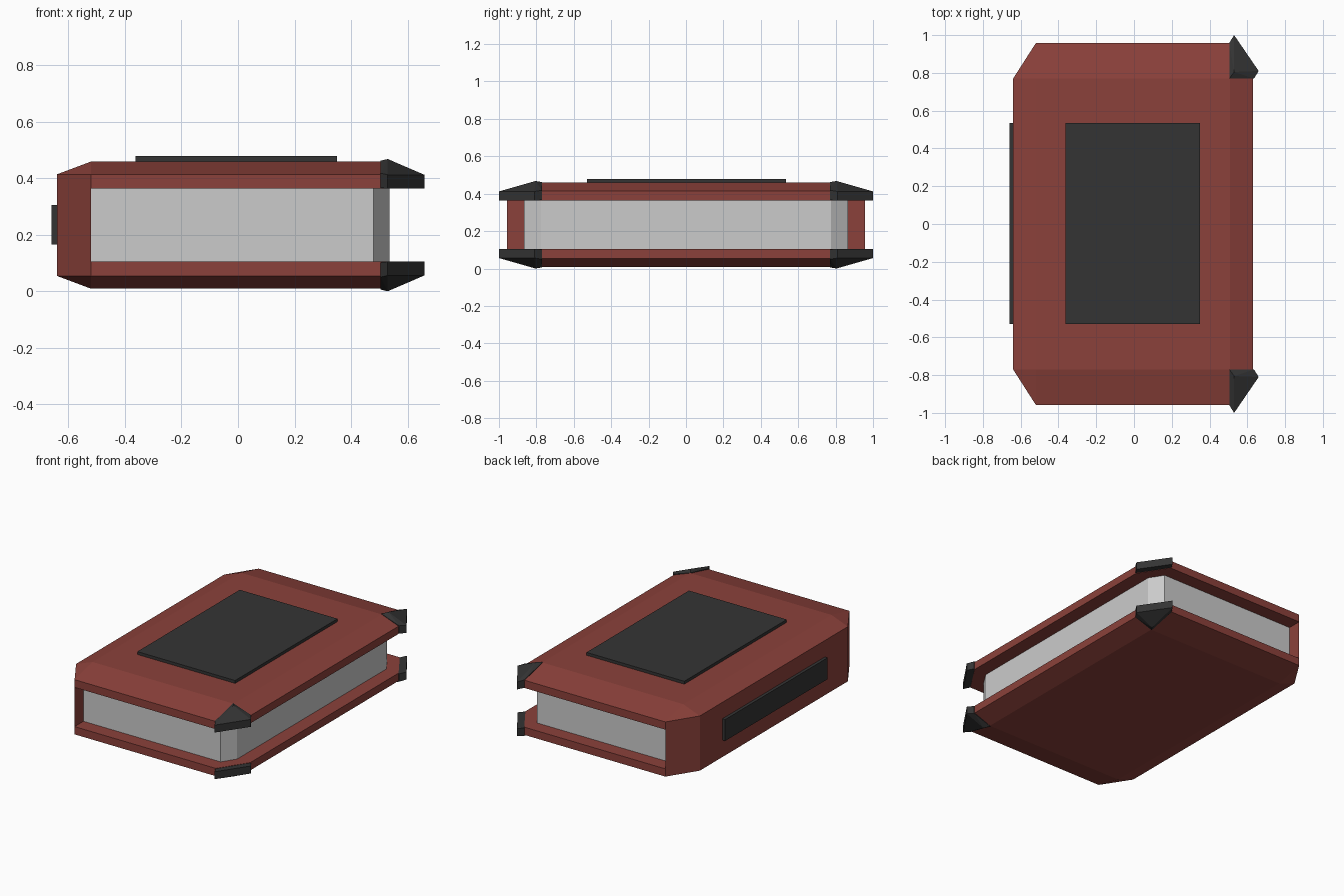
import bpy
import bmesh
from itertools import product

if "Cube" in bpy.data.objects:
    bpy.data.objects.remove(bpy.data.objects["Cube"], do_unlink=True)

MID = 0.234  # height of the symmetry plane


def material(name, color):
    mat = bpy.data.materials.new(name)
    mat.use_nodes = True
    mat.diffuse_color = (*color, 1)
    bsdf = next(n for n in mat.node_tree.nodes if n.type == "BSDF_PRINCIPLED")
    bsdf.inputs["Base Color"].default_value = (*color, 1)
    bsdf.inputs["Roughness"].default_value = 0.8
    return mat


red = material("red_leather", (0.26, 0.053, 0.043))
dark = material("dark_metal", (0.034, 0.034, 0.034))
paper = material("grey_paper", (0.6, 0.6, 0.6))


def hull(name, points, mat):
    """Flat-faced convex solid around the points."""
    bm = bmesh.new()
    for p in points:
        bm.verts.new(p)
    bmesh.ops.convex_hull(bm, input=bm.verts[:])
    loose = [v for v in bm.verts if not v.link_faces]
    bmesh.ops.delete(bm, geom=loose, context="VERTS")
    bmesh.ops.dissolve_limit(bm, angle_limit=0.01, verts=bm.verts[:], edges=bm.edges[:])
    bmesh.ops.recalc_face_normals(bm, faces=bm.faces[:])
    mesh = bpy.data.meshes.new(name)
    bm.to_mesh(mesh)
    bm.free()
    mesh.materials.append(mat)
    obj = bpy.data.objects.new(name, mesh)
    bpy.context.collection.objects.link(obj)
    return obj


def box(name, xs, ys, zs, mat):
    return hull(name, product(xs, ys, zs), mat)


def both_sides(profile):
    return [(x, s * y) for x, y in profile for s in (-1, 1)]


# Cover: bevelled block with clipped corners, hollowed on all sides but the spine
outline = both_sides([(-0.64, 0.77), (-0.52, 0.957), (0.508, 0.957), (0.63, 0.77)])
crown = both_sides([(-0.52, 0.77), (0.508, 0.77)])
points = [(x, y, MID + s * 0.18) for x, y in outline for s in (-1, 1)]
points += [(x, y, MID + s * 0.225) for x, y in crown for s in (-1, 1)]
cover = hull("cover", points, red)
cutter = box("page_gap_cutter", (-0.52, 1), (-2, 2), (MID - 0.129, MID + 0.129), red)
cutter.hide_render = True
cut = cover.modifiers.new("page_gap", "BOOLEAN")
cut.operation = "DIFFERENCE"
cut.solver = "EXACT"
cut.object = cutter
bpy.context.view_layer.objects.active = cover
bpy.ops.object.modifier_apply(modifier=cut.name)
bpy.data.objects.remove(cutter, do_unlink=True)

# Page block with clipped fore-edge corners
pages = both_sides([(-0.53, 0.865), (0.48, 0.865), (0.537, 0.775)])
hull("pages", [(x, y, MID + s * 0.132) for x, y in pages for s in (-1, 1)], paper)

# Pointed metal caps on the four fore-edge corners
cap = [(0.53, 0.805, 0.234), (0.505, 0.77, 0.228),
       (0.505, 0.96, 0.184), (0.635, 0.77, 0.184),
       (0.53, 1.0, 0.178), (0.66, 0.81, 0.178),
       (0.53, 1.0, 0.129), (0.66, 0.81, 0.129),
       (0.505, 0.96, 0.132), (0.635, 0.77, 0.132), (0.505, 0.77, 0.135)]
for sy, side in ((-1, "front"), (1, "back")):
    for sz, level in ((-1, "lower"), (1, "upper")):
        hull(f"{side}_{level}_corner_cap",
             [(x, sy * y, MID + sz * z) for x, y, z in cap], dark)

# Plates on the upper cover and the spine
box("cover_plate", (-0.362, 0.35), (-0.53, 0.535), (0.45, 0.478), dark)
box("spine_plate", (-0.66, -0.63), (-0.53, 0.535), (0.165, 0.306), dark)
